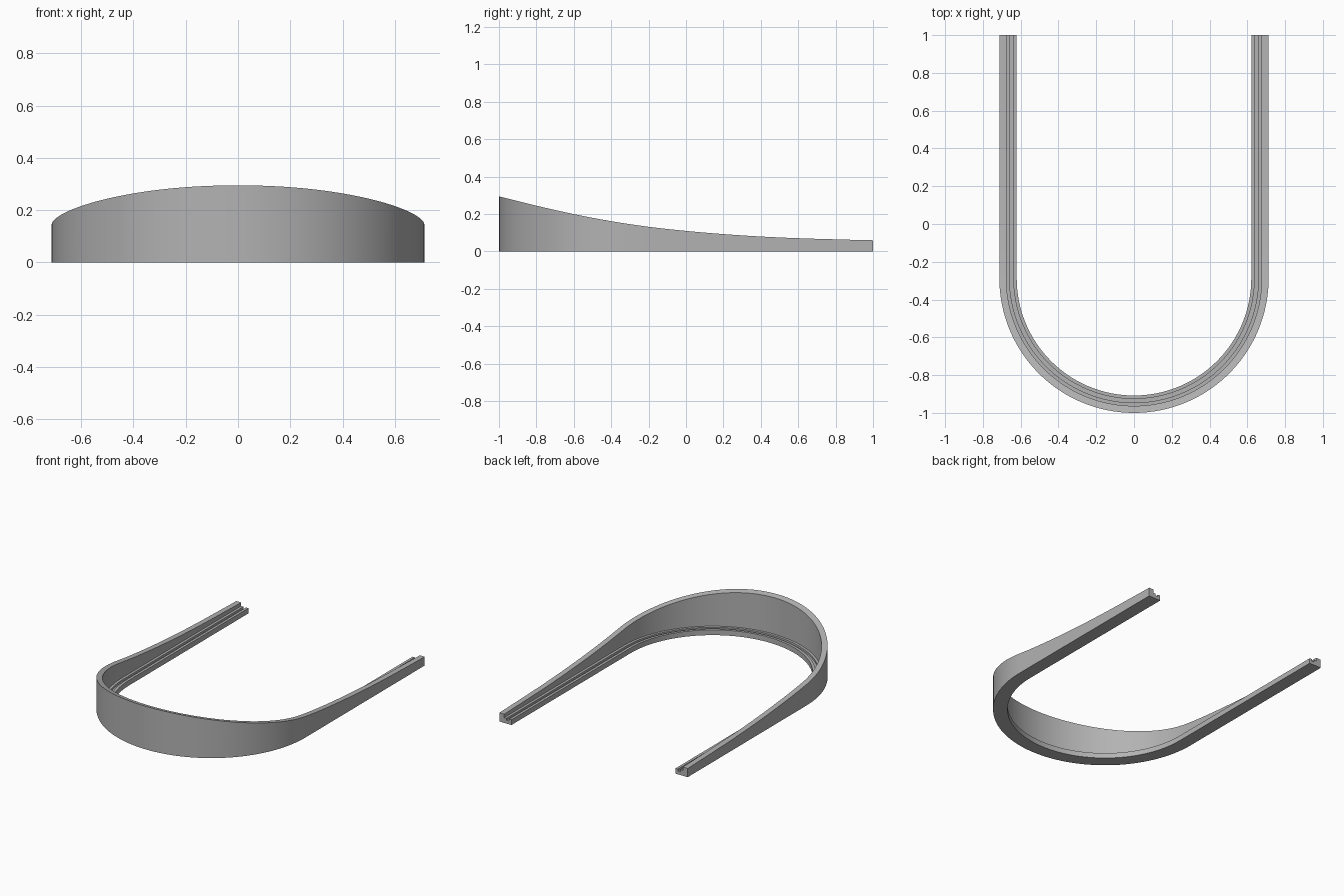
import bpy, bmesh, math

if "Cube" in bpy.data.objects:
    bpy.data.objects.remove(bpy.data.objects["Cube"])

R, CY = 0.713, -0.287      # outer radius and arc centre
grey = bpy.data.materials.new("grey")
grey.diffuse_color = (0.45, 0.45, 0.45, 1)
grey.use_nodes = True
grey.node_tree.nodes["Principled BSDF"].inputs["Base Color"].default_value = grey.diffuse_color

# Height of the swept top edge along y
HEIGHTS = [0.295, 0.245, 0.2, 0.162, 0.132, 0.11, 0.093, 0.08, 0.071, 0.065, 0.06]

def top(y):
    t = min(max((y + 1) / 0.2, 0), 10)
    i = min(int(t), 9)
    p = [HEIGHTS[min(max(k, 0), 10)] for k in range(i - 1, i + 3)]
    if i == 0:
        p[0] = 2 * p[1] - p[2]
    f = t - i
    return p[1] + 0.5 * f * (p[2] - p[0] + f * (2 * p[0] - 5 * p[1] + 4 * p[2] - p[3]
                             + f * (3 * (p[1] - p[2]) + p[3] - p[0])))

# Cross-section (inset from outer face, height); None = top of the wall
PROFILE = [(0, 0), (0, None), (0.037, None), (0.037, 0.036), (0.054, 0.036),
           (0.054, 0.022), (0.074, 0.022), (0.074, 0.036), (0.092, 0.036), (0.092, 0)]

# U-shaped path: point and outward normal
path = []
N_ARM, N_ARC = 16, 64
arm = [1 + (CY - 1) * i / N_ARM for i in range(N_ARM)]
path += [(-R, y, -1, 0) for y in arm]
for i in range(N_ARC + 1):
    a = math.pi + math.pi * i / N_ARC
    path.append((R * math.cos(a), CY + R * math.sin(a), math.cos(a), math.sin(a)))
path += [(R, y, 1, 0) for y in reversed(arm)]

# Sweep the section along the path
bm = bmesh.new()
rings = []
for x, y, nx, ny in path:
    ring = []
    for d, z in PROFILE:
        px, py = x - nx * d, y - ny * d
        ring.append(bm.verts.new((px, py, top(py) if z is None else z)))
    rings.append(ring)
n = len(PROFILE)
for a, b in zip(rings, rings[1:]):
    for j in range(n):
        k = (j + 1) % n
        bm.faces.new((a[j], a[k], b[k], b[j]))
bm.faces.new(rings[0])
bm.faces.new(rings[-1])
bmesh.ops.recalc_face_normals(bm, faces=bm.faces)

me = bpy.data.meshes.new("curved_rim")
bm.to_mesh(me)
bm.free()
me.materials.append(grey)
ob = bpy.data.objects.new("curved_rim", me)
bpy.context.collection.objects.link(ob)
bpy.context.view_layer.objects.active = ob
ob.select_set(True)
bpy.ops.object.shade_smooth_by_angle(angle=math.radians(30))
